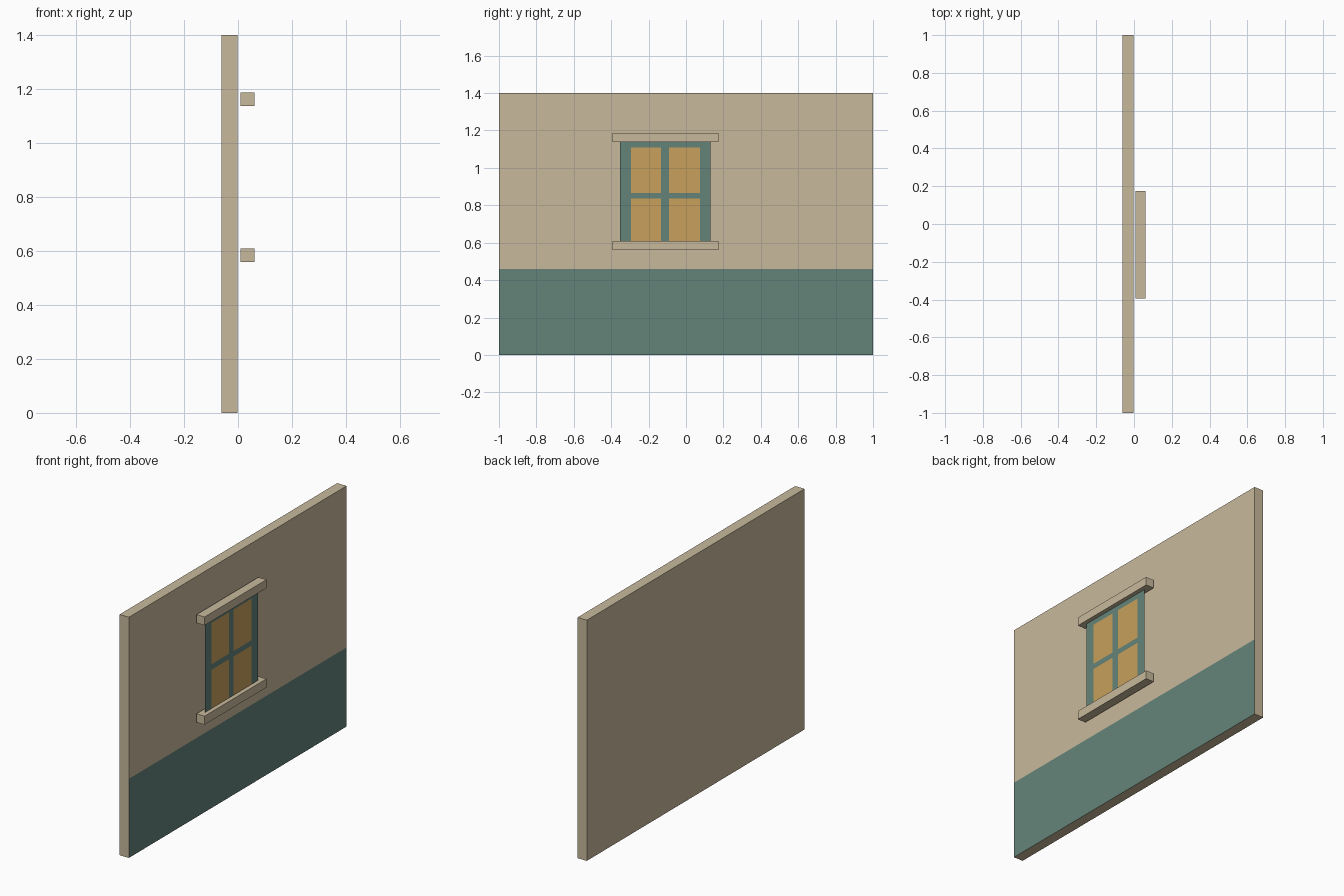
import bpy
import bmesh

default = bpy.data.objects.get("Cube")
if default:
    bpy.data.objects.remove(default, do_unlink=True)


def material(name, rgb):
    mat = bpy.data.materials.new(name)
    mat.use_nodes = True
    color = (*rgb, 1.0)
    mat.diffuse_color = color
    bsdf = mat.node_tree.nodes["Principled BSDF"]
    bsdf.inputs["Base Color"].default_value = color
    return mat


plaster = material("beige plaster", (0.58, 0.485, 0.332))
green = material("muted green", (0.127, 0.231, 0.195))
amber = material("amber glass", (0.578, 0.352, 0.107))


def finish(name, bm, mats):
    mesh = bpy.data.meshes.new(name)
    bm.to_mesh(mesh)
    bm.free()
    for mat in mats:
        mesh.materials.append(mat)
    obj = bpy.data.objects.new(name, mesh)
    bpy.context.collection.objects.link(obj)
    return obj


def box(x, y, z):
    """Box bmesh from (min, max) pairs on each axis."""
    bm = bmesh.new()
    bmesh.ops.create_cube(bm, size=1)
    for v in bm.verts:
        v.co = [pair[c > 0] for pair, c in zip((x, y, z), v.co)]
    return bm


# Wall slab with a painted wainscot band on its outer face
WAINSCOT = 0.46
bm = box((-0.062, -0.002), (-1, 1), (0, 1.4))
bmesh.ops.bisect_plane(bm, geom=bm.verts[:] + bm.edges[:] + bm.faces[:],
                       plane_co=(0, 0, WAINSCOT), plane_no=(0, 0, 1))
bm.normal_update()
for f in bm.faces:
    if f.normal.x > 0.9 and f.calc_center_median().z < WAINSCOT:
        f.material_index = 1
finish("wall", bm, [plaster, green])

# Lintel and sill, standing just clear of the wall
for name, z in (("window_sill", (0.56, 0.61)), ("window_lintel", (1.138, 1.187))):
    finish(name, box((0.009, 0.061), (-0.394, 0.174), z), [plaster])

# Window sheet held between the bars: odd cells of the grid are glass panes
ys = (-0.353, -0.294, -0.134, -0.092, 0.074, 0.131)
zs = (0.565, 0.595, 0.835, 0.867, 1.108, 1.14)
bm = bmesh.new()
grid = [[bm.verts.new((0.036, y, z)) for y in ys] for z in zs]
for r in range(len(zs) - 1):
    for c in range(len(ys) - 1):
        f = bm.faces.new((grid[r][c], grid[r][c + 1],
                          grid[r + 1][c + 1], grid[r + 1][c]))
        f.material_index = int(r % 2 == 1 and c % 2 == 1)
finish("window", bm, [green, amber])
